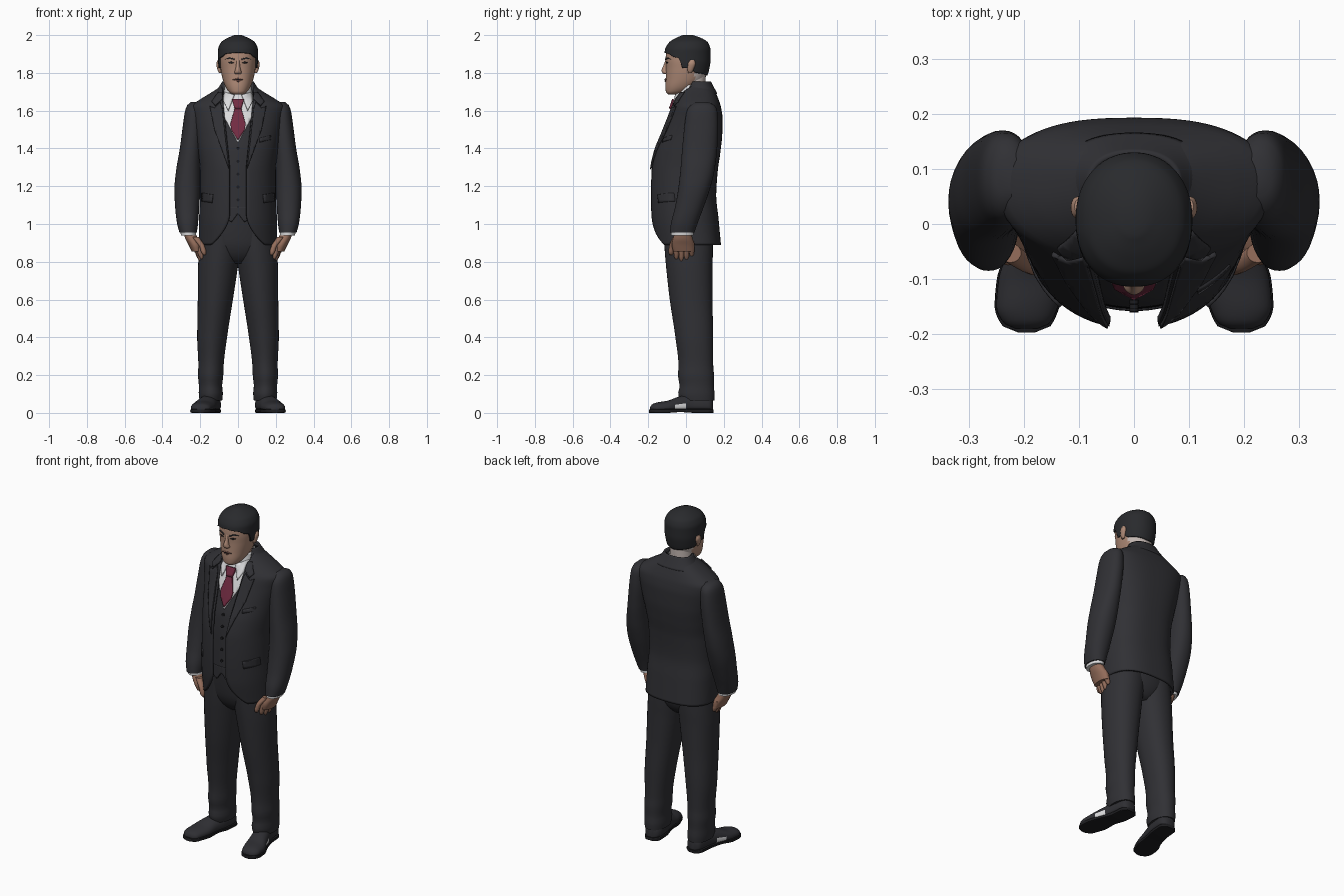
import bpy, bmesh, math
from mathutils import Vector


def material(name, r, g, b):
    m = bpy.data.materials.new(name)
    m.diffuse_color = (r, g, b, 1)
    return m


SUIT = material("charcoal cloth", 0.030, 0.030, 0.035)
HAIR = material("black hair", 0.022, 0.023, 0.026)
SKIN = material("face skin", 0.42, 0.25, 0.18)
HAND = material("hand skin", 0.30, 0.155, 0.105)
PALE = material("pale nape", 0.58, 0.50, 0.47)
WHITE = material("white shirt", 0.72, 0.72, 0.73)
TIE = material("wine tie", 0.17, 0.025, 0.055)
DARK = material("dark trim", 0.012, 0.012, 0.014)
SHOE = material("shoe leather", 0.028, 0.028, 0.033)
LIP = material("lip", 0.30, 0.14, 0.11)


def finish(bm, name, mats, mirror=False, thick=0.0, angle=45):
    me = bpy.data.meshes.new(name)
    bm.to_mesh(me)
    bm.free()
    for m in mats:
        me.materials.append(m)
    me.shade_smooth()
    me.set_sharp_from_angle(angle=math.radians(angle))
    ob = bpy.data.objects.new(name, me)
    bpy.context.collection.objects.link(ob)
    if thick:
        s = ob.modifiers.new("thickness", 'SOLIDIFY')
        s.thickness, s.offset = thick, -1
    if mirror:
        ob.modifiers.new("mirror", 'MIRROR')
    return ob


def sample(secs, t):
    """Smooth monotone interpolation of section rows keyed by their first value."""
    t = min(max(t, secs[0][0]), secs[-1][0])
    i = max(k for k in range(len(secs) - 1) if secs[k][0] <= t)
    h = secs[i + 1][0] - secs[i][0]
    u = (t - secs[i][0]) / h

    def slope(k, c):
        d = [(secs[j + 1][c] - secs[j][c]) / (secs[j + 1][0] - secs[j][0])
             for j in (k - 1, k) if 0 <= j < len(secs) - 1]
        if len(d) == 1:
            return d[0]
        return 2 * d[0] * d[1] / (d[0] + d[1]) if d[0] * d[1] > 0 else 0.0
    return [(2*u**3 - 3*u*u + 1) * secs[i][c] + (u**3 - 2*u*u + u) * h * slope(i, c)
            + (3*u*u - 2*u**3) * secs[i + 1][c] + (u**3 - u*u) * h * slope(i + 1, c)
            for c in range(1, 5)]


def sym(rows):
    """(t, half width, y0, y1) -> full bounds."""
    return [(t, -w, w, a, b) for t, w, a, b in rows]


def loft(name, secs, mats, steps=24, seg=32, nf=2.1, nb=2.1, k=0.5, gap=None, low=None,
         grow=0.0, along_y=False, mirror=False, thick=0.0, rule=None, angle=50):
    """Skin rings whose bounds are (x0, x1, y0, y1) at each t; gap opens the front."""
    bm = bmesh.new()
    rings = []
    for r in range(steps + 1):
        ring = []
        for s in range(seg + (1 if gap else 0)):
            a = 2 * math.pi * s / seg
            t0, t1 = secs[0][0], secs[-1][0]
            base = low(a) if low else t0
            t = base + (t1 - base) * r / steps
            x0, x1, y0, y1 = sample(secs, t)
            x0, x1, y0, y1 = x0 - grow, x1 + grow, y0 - grow, y1 + grow
            cx, cy, rx = (x0 + x1) / 2, y0 + (y1 - y0) * k, (x1 - x0) / 2
            if gap:
                a0 = math.asin(min(0.98, gap(t) / rx) ** (nf / 2))
                a = a0 + (2 * math.pi - 2 * a0) * s / seg
            sn, cs = math.sin(a), math.cos(a)
            n = nf if cs > 0 else nb
            x = cx + rx * math.copysign(abs(sn) ** (2 / n), sn)
            y = cy - math.copysign(abs(cs) ** (2 / n), cs) * (cy - y0 if cs > 0 else y1 - cy)
            ring.append(bm.verts.new((x, t, y) if along_y else (x, y, t)))
        rings.append(ring)
    m = len(rings[0])
    for p, q in zip(rings, rings[1:]):
        for s in range(m - 1 if gap else m):
            j = (s + 1) % m
            bm.faces.new((p[s], p[j], q[j], q[s]))
    if not gap:
        if not low:
            bm.faces.new(rings[0][::-1])
        bm.faces.new(rings[-1])
    if along_y:
        bmesh.ops.recalc_face_normals(bm, faces=bm.faces)
    bm.normal_update()
    if rule:
        for f in bm.faces:
            f.material_index = rule(f.calc_center_median(), f.normal)
    return finish(bm, name, mats, mirror, thick, angle)


def front_of(secs, n=2.1, k=0.5):
    def y_at(x, z):
        x0, x1, y0, y1 = sample(secs, z)
        cy = y0 + (y1 - y0) * k
        u = min(0.99, abs(x - (x0 + x1) / 2) / ((x1 - x0) / 2))
        return cy - (cy - y0) * (1 - u ** n) ** (1 / n)
    return y_at


def plate(name, pts, surf, off, mat, mirror=False, thick=0.008, grid=0.015):
    """Flat (x, z) outline sliced into a grid and laid onto a front surface."""
    bm = bmesh.new()
    bm.faces.new([bm.verts.new((x, 0, z)) for x, z in pts])
    bmesh.ops.triangulate(bm, faces=bm.faces[:])
    for ax in (0, 2):
        v = [p[ax // 2] for p in pts]
        for i in range(1, int((max(v) - min(v)) / grid) + 1):
            co, no = Vector(), Vector()
            co[ax], no[ax] = min(v) + i * grid, 1
            bmesh.ops.bisect_plane(bm, geom=bm.verts[:] + bm.edges[:] + bm.faces[:],
                                   plane_co=co, plane_no=no)
    for v in bm.verts:
        v.co.y = surf(v.co.x, v.co.z) - off
    bm.normal_update()
    for f in bm.faces:
        if f.normal.y > 0:
            f.normal_flip()
    return finish(bm, name, [mat], mirror, thick)


# Jacket: open-fronted shell with cutaway hem
JACKET = sym([(.89, .208, -.165, .185), (1.03, .206, -.186, .172), (1.15, .2, -.19, .16),
              (1.28, .2, -.186, .168), (1.38, .21, -.168, .182), (1.48, .225, -.13, .192),
              (1.56, .24, -.098, .193), (1.62, .25, -.075, .185), (1.66, .2, -.058, .172),
              (1.70, .135, -.035, .155), (1.735, .088, -.01, .132), (1.75, .08, 0, .125)])


def opening(z):
    if z < 1.06:
        return .045 + .1 * ((1.06 - z) / .17) ** 2
    return .045 + (.04 * min(1, (z - 1.3) / .4) if z > 1.3 else 0)


loft("jacket", JACKET, [SUIT], 70, 72, 2.1, 2.6, .55, gap=opening, thick=.012)
jacket_y = front_of(JACKET, 2.1, .55)

# Waistcoat and shirt front
BODY = sym([(1.05, .18, -.155, .14), (1.25, .178, -.152, .14), (1.38, .185, -.142, .155),
            (1.48, .19, -.115, .16), (1.56, .19, -.088, .16), (1.62, .17, -.066, .15),
            (1.66, .12, -.052, .14), (1.69, .078, -.045, .12), (1.715, .07, -.035, .11)])
loft("waistcoat", BODY, [SUIT, WHITE], 48, 56, k=.55, rule=lambda c, n: int(c.z > 1.66))
body_y = front_of(BODY, 2.1, .55)
plate("shirt_front", [(-.085, 1.675), (.085, 1.675), (.07, 1.56), (0, 1.43), (-.07, 1.56)],
      body_y, .004, WHITE)
plate("waistcoat_point", [(0, 1.09), (0, 1.055), (.035, 1.01), (.10, 1.05), (.10, 1.09)],
      body_y, .003, SUIT, True)
plate("tie_blade", [(-.016, 1.62), (.016, 1.62), (.04, 1.53), (.036, 1.50), (0, 1.445),
                    (-.036, 1.50), (-.04, 1.53)], body_y, .012, TIE)
plate("tie_knot", [(-.032, 1.662), (.032, 1.662), (.018, 1.612), (-.018, 1.612)],
      body_y, .022, TIE, thick=.02)
plate("collar_point", [(.02, 1.685), (.075, 1.70), (.078, 1.65), (.052, 1.60)],
      body_y, .014, WHITE, True)
loft("shirt_collar", sym([(1.67, .08, -.05, .115), (1.735, .072, -.03, .112)]), [WHITE],
     6, 40, gap=lambda z: .012 + (z - 1.67) * .5, thick=.006)
for i in range(5):
    z = 1.40 - .068 * i
    bpy.ops.mesh.primitive_cylinder_add(vertices=16, radius=.008, depth=.008,
                                        location=(0, body_y(0, z) - .003, z),
                                        rotation=(math.pi / 2, 0, 0))
    b = bpy.context.object
    b.name = "waistcoat_button"
    b.data.materials.append(DARK)

# Lapels, collar roll and pockets
plate("lapel", [(.048, 1.29), (.085, 1.62), (.094, 1.645), (.125, 1.615), (.15, 1.625),
                (.125, 1.50)], jacket_y, .010, SUIT, True)
plate("upper_collar", [(.084, 1.665), (.084, 1.70), (.105, 1.70), (.14, 1.65), (.122, 1.628),
                       (.096, 1.652)], jacket_y, .012, SUIT, True)
loft("collar_roll", sym([(1.69, .135, -.02, .166), (1.72, .105, -.01, .15),
                         (1.755, .083, .0, .132)]), [SUIT], 8, 48, 2.1, 2.3, .55,
     gap=lambda z: .08 - (z - 1.69) * .1, thick=.012)
plate("pocket_flap", [(.135, 1.155), (.192, 1.165), (.194, 1.12), (.14, 1.112)], jacket_y, .008,
      SUIT, True)
plate("breast_pocket", [(.115, 1.455), (.175, 1.47), (.175, 1.448), (.117, 1.433)], jacket_y,
      .005, SUIT)

# Sleeves, shirt cuffs and hands
loft("sleeve", [(.955, .218, .31, -.085, .045), (1.0, .212, .322, -.08, .06),
                (1.08, .206, .332, -.06, .09), (1.18, .2, .337, -.042, .125),
                (1.28, .198, .328, -.03, .15), (1.4, .192, .308, -.02, .165),
                (1.52, .185, .292, -.008, .17), (1.6, .185, .28, .005, .165),
                (1.63, .19, .268, .025, .15), (1.645, .2, .25, .05, .12)], [SUIT], 44, 36,
     2.2, 2.2, mirror=True)
loft("shirt_cuff", [(.94, .222, .302, -.078, .038), (.97, .222, .306, -.08, .042)], [WHITE],
     3, 28, mirror=True)
loft("palm", [(.855, .192, .245, -.068, .045), (.89, .195, .262, -.075, .045),
              (.92, .21, .278, -.07, .036), (.96, .23, .29, -.055, .025)], [HAND], 12, 24, mirror=True)
for i in range(4):
    y, x = .03 - .027 * i, .222 - .006 * i
    z = (.83, .812, .805, .815)[i]
    loft("finger_%d" % (i + 1), [(z, x - .018, x - .006, y - .006, y + .006),
                                 (z + .012, x - .022, x + .002, y - .012, y + .012),
                                 (.87, x - .014, x + .018, y - .015, y + .015),
                                 (.90, x, x + .026, y - .015, y + .015)],
         [HAND], 8, 12, mirror=True)
loft("thumb", [(.835, .172, .184, -.085, -.072), (.848, .168, .194, -.093, -.066),
               (.88, .175, .205, -.09, -.06), (.93, .205, .245, -.07, -.035)],
     [HAND], 10, 14, mirror=True)

# Trousers
loft("trouser_leg", [(.065, .084, .203, -.03, .15), (.10, .08, .208, -.042, .152),
                     (.14, .084, .207, -.034, .147), (.2, .078, .212, -.042, .148),
                     (.25, .076, .21, -.04, .144), (.4, .058, .216, -.056, .144),
                     (.6, .027, .213, -.086, .14), (.75, .004, .212, -.103, .14),
                     (.85, -.01, .207, -.112, .142), (1.0, -.02, .19, -.12, .14)],
     [SUIT], 44, 36, 1.9, 2.2, mirror=True)
loft("trouser_seat", sym([(.79, .07, -.05, .09), (.83, .15, -.09, .125), (.9, .195, -.118, .145),
                          (1.08, .185, -.14, .145)]), [SUIT], 14, 44)

# Shoes with soles, pale patch on the outer side
UPPER = [(-.19, .175, .215, .015, .03), (-.18, .153, .236, .012, .045),
         (-.15, .138, .25, .012, .056), (-.1, .122, .246, .012, .064), (-.04, .112, .224, .012, .085),
         (.03, .096, .2, .012, .1), (.1, .09, .19, .012, .1), (.13, .1, .182, .012, .09),
         (.142, .12, .165, .015, .07)]
loft("shoe_upper", UPPER, [SHOE, WHITE], 40, 32, 2.8, 2.2, .3, along_y=True, mirror=True,
     rule=lambda c, n: int(-.06 < c.y < .0 and n.x > .5 and .018 < c.z < .052 + c.y * .2))
loft("shoe_sole", [(-.197, .18, .21, 0, .018), (-.186, .152, .238, 0, .02),
                   (-.15, .135, .253, 0, .02), (-.1, .119, .249, 0, .02),
                   (-.03, .112, .221, .004, .02), (.05, .094, .197, 0, .02),
                   (.12, .09, .19, 0, .02), (.146, .118, .168, 0, .018)],
     [DARK], 30, 20, 8, 8, along_y=True, mirror=True)

# Head and neck
HEAD = sym([(1.685, .026, -.092, -.045), (1.697, .046, -.106, 0), (1.73, .068, -.109, .06),
            (1.77, .082, -.107, .098), (1.82, .092, -.106, .114), (1.87, .097, -.108, .121),
            (1.92, .097, -.103, .121), (1.96, .082, -.082, .108), (1.982, .052, -.05, .078),
            (1.991, .012, -.01, .03)])
loft("neck", sym([(1.66, .066, -.03, .1), (1.79, .066, -.04, .105)]), [SKIN, PALE], 8, 32,
     rule=lambda c, n: int(c.y > .03))
loft("head", HEAD, [SKIN, PALE], 48, 48, 2.2, 2.1,
     rule=lambda c, n: int(c.y > .045 and c.z < 1.83))
face_y = front_of(HEAD, 2.2)


def hairline(a):
    d = abs(math.degrees(a) - 360) if a > math.pi else math.degrees(a)
    pts = [(0, 1.908), (38, 1.902), (55, 1.885), (72, 1.878), (80, 1.825), (100, 1.825),
           (112, 1.80), (180, 1.785)]
    for (p, u), (q, v) in zip(pts, pts[1:]):
        if d <= q:
            return u + (v - u) * (d - p) / (q - p)
    return pts[-1][1]


loft("hair", HEAD[:-1] + [(1.9995, -.012, .012, -.01, .03)], [HAIR], 24, 72, 2.2, 2.1,
     low=hairline, grow=.009, thick=.012)

# Facial features
loft("nose", sym([(1.793, .012, -.116, -.09), (1.802, .02, -.127, -.09), (1.815, .015, -.129, -.09),
                  (1.84, .010, -.119, -.09), (1.872, .009, -.108, -.09)]), [SKIN], 14, 20)
plate("eyebrow", [(.018, 1.868), (.02, 1.876), (.05, 1.882), (.07, 1.872), (.05, 1.875)],
      face_y, .004, HAIR, True)
plate("eye", [(.022, 1.853), (.036, 1.86), (.055, 1.855), (.038, 1.849)], face_y, .002, DARK, True)
plate("mouth", [(-.03, 1.765), (0, 1.773), (.03, 1.765), (0, 1.755)], face_y, .005, LIP)
plate("mouth_line", [(-.032, 1.764), (0, 1.767), (.032, 1.764), (0, 1.763)], face_y, .007, DARK)
loft("ear", [(1.80, .09, .1, .012, .03), (1.815, .088, .108, .008, .038),
             (1.85, .09, .115, .01, .05), (1.868, .092, .108, .02, .045)],
     [SKIN], 10, 16, mirror=True)
